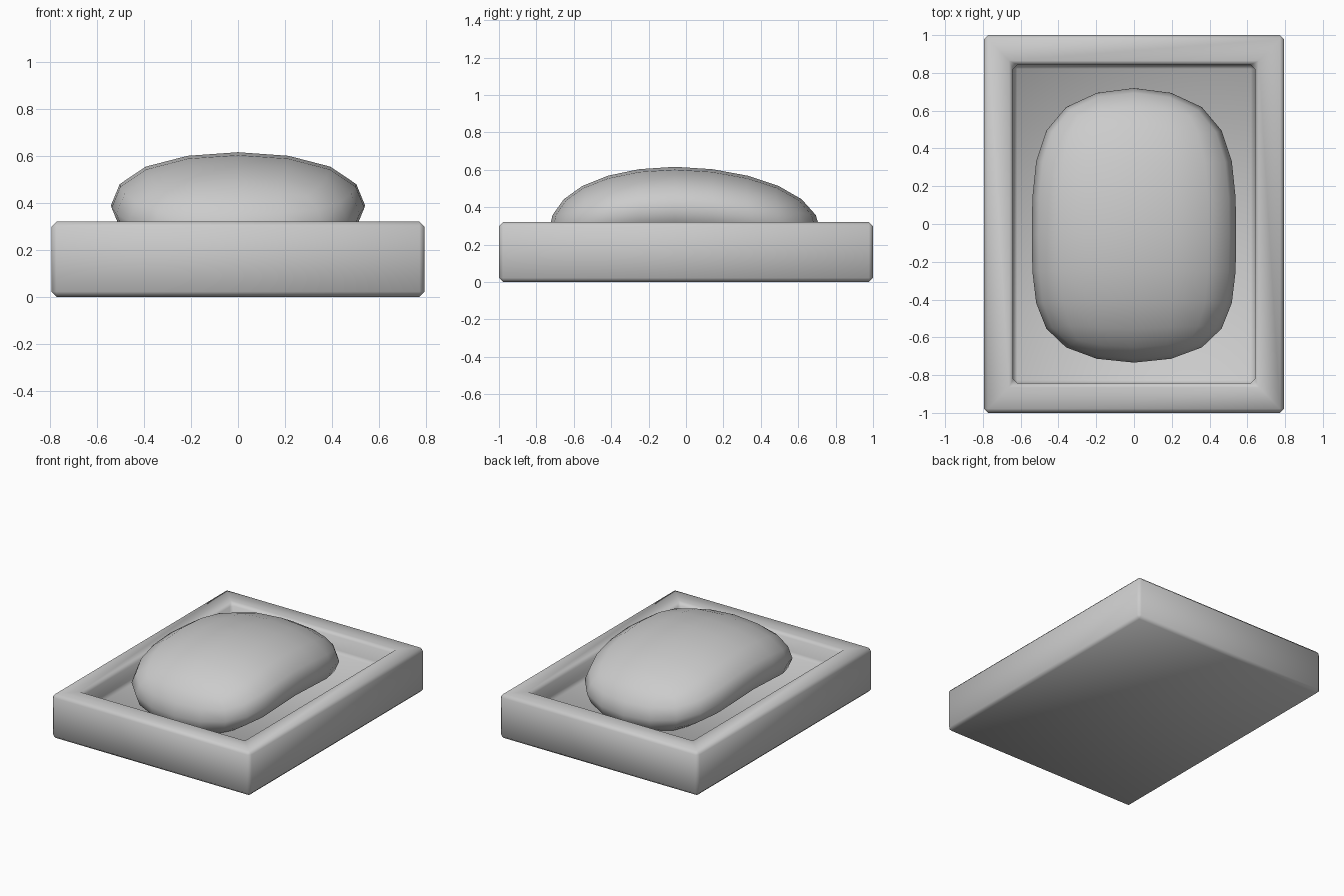
import bpy
import bmesh

if "Cube" in bpy.data.objects:
    bpy.data.objects.remove(bpy.data.objects["Cube"], do_unlink=True)

# One plain grey for dish and soap
grey = bpy.data.materials.new("plain_grey")
grey.use_nodes = True
colour = (0.6, 0.6, 0.6, 1)
grey.diffuse_color = colour
grey.node_tree.nodes["Principled BSDF"].inputs["Base Color"].default_value = colour


def add_object(name, bm):
    bmesh.ops.recalc_face_normals(bm, faces=bm.faces)
    for face in bm.faces:
        face.smooth = True
    mesh = bpy.data.meshes.new(name)
    bm.to_mesh(mesh)
    bm.free()
    mesh.materials.append(grey)
    obj = bpy.data.objects.new(name, mesh)
    bpy.context.collection.objects.link(obj)
    return obj


def loft(bm, rings):
    """Join four-sided rings of points into a closed solid."""
    loops = [[bm.verts.new(p) for p in ring] for ring in rings]
    for a, b in zip(loops, loops[1:]):
        for i in range(4):
            j = (i + 1) % 4
            bm.faces.new((a[i], a[j], b[j], b[i]))
    bm.faces.new(loops[0][::-1])
    bm.faces.new(loops[-1])


CORNERS = ((-1, -1), (1, -1), (1, 1), (-1, 1))

# Dish: outer wall, flat rim, inner wall and floor, with softened edges
bm = bmesh.new()
levels = ((0.795, 1.0, 0.0), (0.795, 1.0, 0.32), (0.64, 0.843, 0.32), (0.64, 0.843, 0.18))
loft(bm, [[(sx * x, sy * y, z) for sx, sy in CORNERS] for x, y, z in levels])
dish = add_object("soap_dish", bm)
bevel = dish.modifiers.new("soft_edges", 'BEVEL')
bevel.width = 0.022
bevel.segments = 1
bevel.limit_method = 'ANGLE'

# Soap: arched three-station cage, rounded by subdivision
bm = bmesh.new()
stations = ((-0.79, 0.255, 0.59, 0.24), (-0.09, 0.457, 0.59, 0.25), (0.79, 0.255, 0.59, 0.24))
loft(bm, [[(sx * w, y, z + sz * h) for sx, sz in CORNERS] for y, z, w, h in stations])
soap = add_object("soap_bar", bm)
rounding = soap.modifiers.new("rounding", 'SUBSURF')
rounding.levels = rounding.render_levels = 2
